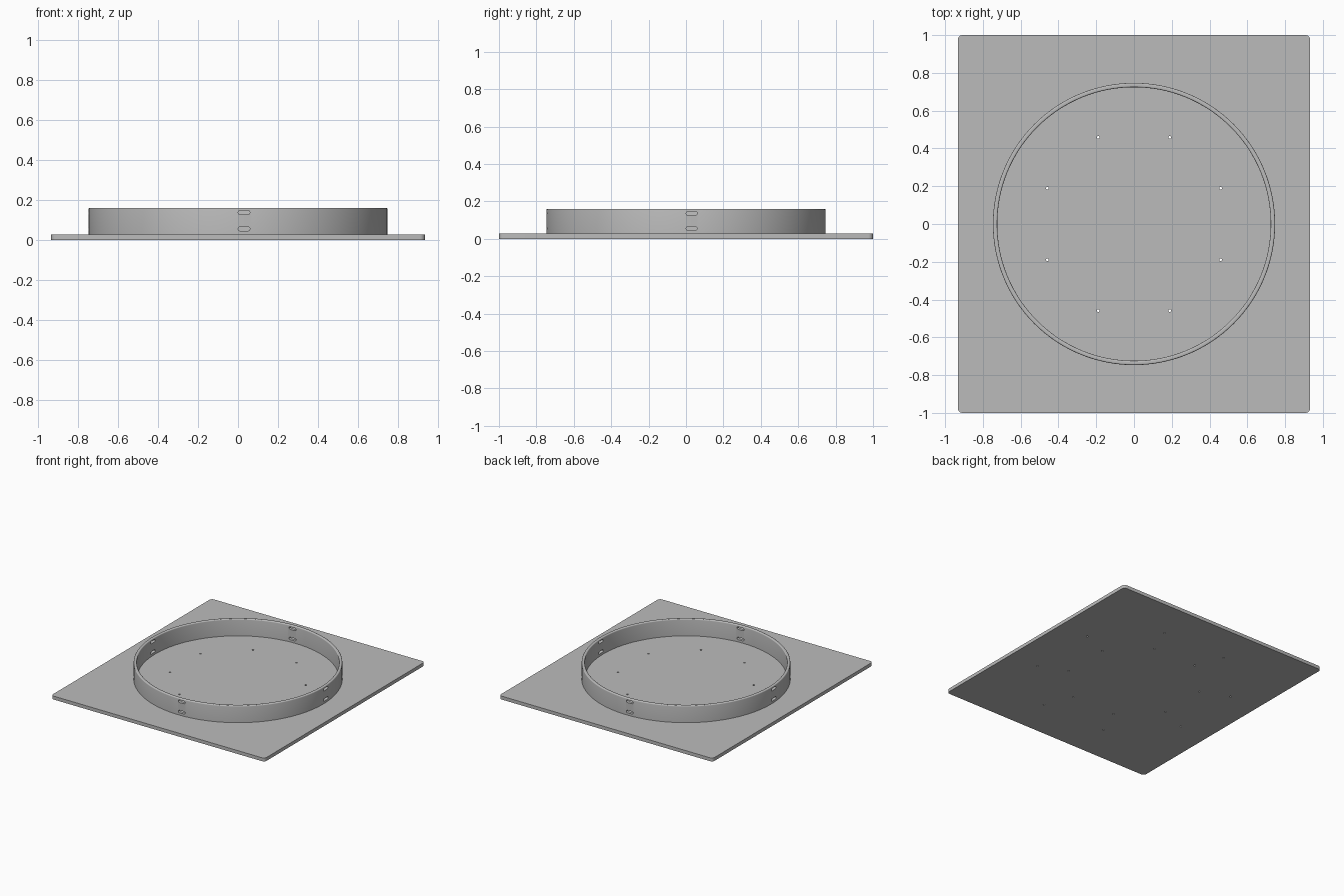
import bpy, bmesh
from math import pi, sin, cos
from mathutils import Matrix, Vector

if "Cube" in bpy.data.objects:
    bpy.data.objects.remove(bpy.data.objects["Cube"])

PLATE_TOP, RING_TOP = 0.027, 0.16
OUTER, INNER, FILLET = 0.747, 0.724, 0.007

grey = bpy.data.materials.new("plain grey")
grey.use_nodes = True
grey.diffuse_color = (0.5, 0.5, 0.5, 1)
grey.node_tree.nodes["Principled BSDF"].inputs["Base Color"].default_value = (0.5, 0.5, 0.5, 1)


def make_object(name, bm):
    bmesh.ops.recalc_face_normals(bm, faces=bm.faces)
    mesh = bpy.data.meshes.new(name)
    bm.to_mesh(mesh)
    bm.free()
    mesh.materials.append(grey)
    obj = bpy.data.objects.new(name, mesh)
    bpy.context.collection.objects.link(obj)
    return obj


def rounded_outline(half_x, half_y, radius, steps):
    """Rectangle with round corners, counter-clockwise."""
    points = []
    for corner, (sx, sy) in enumerate([(1, 1), (-1, 1), (-1, -1), (1, -1)]):
        for i in range(steps + 1):
            a = (corner + i / steps) * pi / 2
            points.append((sx * (half_x - radius) + radius * cos(a),
                           sy * (half_y - radius) + radius * sin(a)))
    return points


def add_prism(bm, outline, depth, matrix):
    verts = [bm.verts.new((x, y, 0)) for x, y in outline]
    base = bm.faces.new(verts)
    top = bmesh.ops.extrude_face_region(bm, geom=[base], use_keep_orig=True)["geom"]
    moved = [v for v in top if isinstance(v, bmesh.types.BMVert)]
    bmesh.ops.translate(bm, verts=moved, vec=(0, 0, depth))
    bmesh.ops.remove_doubles(bm, verts=verts + moved, dist=1e-6)
    bmesh.ops.transform(bm, matrix=matrix, verts=[v for v in set(verts + moved) if v.is_valid])


def cut(obj, cutter):
    cutter.hide_render = True
    mod = obj.modifiers.new("cut", 'BOOLEAN')
    mod.operation, mod.solver, mod.object = 'DIFFERENCE', 'EXACT', cutter
    bpy.ops.object.select_all(action='DESELECT')
    bpy.context.view_layer.objects.active = obj
    obj.select_set(True)
    bpy.ops.object.modifier_apply(modifier=mod.name)
    bpy.ops.object.shade_smooth_by_angle(angle=pi / 6)


# Base plate with rounded corners
bm = bmesh.new()
add_prism(bm, rounded_outline(0.933, 1, 0.025, 6), PLATE_TOP, Matrix())
plate = make_object("base_plate", bm)

# Ring wall with rounded top edges, spun from its cross-section
profile = [(INNER, PLATE_TOP), (OUTER, PLATE_TOP)]
for centre, start in ((OUTER - FILLET, 0), (INNER + FILLET, pi / 2)):
    for i in range(5):
        a = start + i * pi / 8
        profile.append((centre + FILLET * cos(a), RING_TOP - FILLET + FILLET * sin(a)))
bm = bmesh.new()
section = [bm.verts.new((r, 0, z)) for r, z in profile]
edges = [bm.edges.new((section[i - 1], section[i])) for i in range(len(section))]
bmesh.ops.spin(bm, geom=section + edges, cent=(0, 0, 0), axis=(0, 0, 1),
               angle=2 * pi, steps=128, use_merge=True)
bmesh.ops.remove_doubles(bm, verts=bm.verts, dist=1e-5)
ring = make_object("ring_wall", bm)

# Screw holes: inner circle through the plate, outer circle up into the wall
bm = bmesh.new()
for radius in (0.497, (OUTER + INNER) / 2):
    for i in range(8):
        a = (i + 0.5) * pi / 4
        spot = Vector((radius * cos(a), radius * sin(a), -0.02))
        bmesh.ops.create_cone(bm, cap_ends=True, segments=16, radius1=0.007, radius2=0.007,
                              depth=0.2, matrix=Matrix.Translation(spot))
holes = make_object("hole_cutter", bm)

# Pairs of round-ended slots through the wall on all four sides
bm = bmesh.new()
for side in range(4):
    for z in (0.055, 0.136):
        place = (Matrix.Rotation(side * pi / 2, 4, 'Z')
                 @ Matrix.Translation((0.03, -0.65, z)) @ Matrix.Rotation(pi / 2, 4, 'X'))
        add_prism(bm, rounded_outline(0.029, 0.01, 0.009, 5), 0.15, place)
slots = make_object("slot_cutter", bm)

cut(plate, holes)
cut(ring, holes)
cut(ring, slots)
for cutter in (holes, slots):
    bpy.data.objects.remove(cutter)
